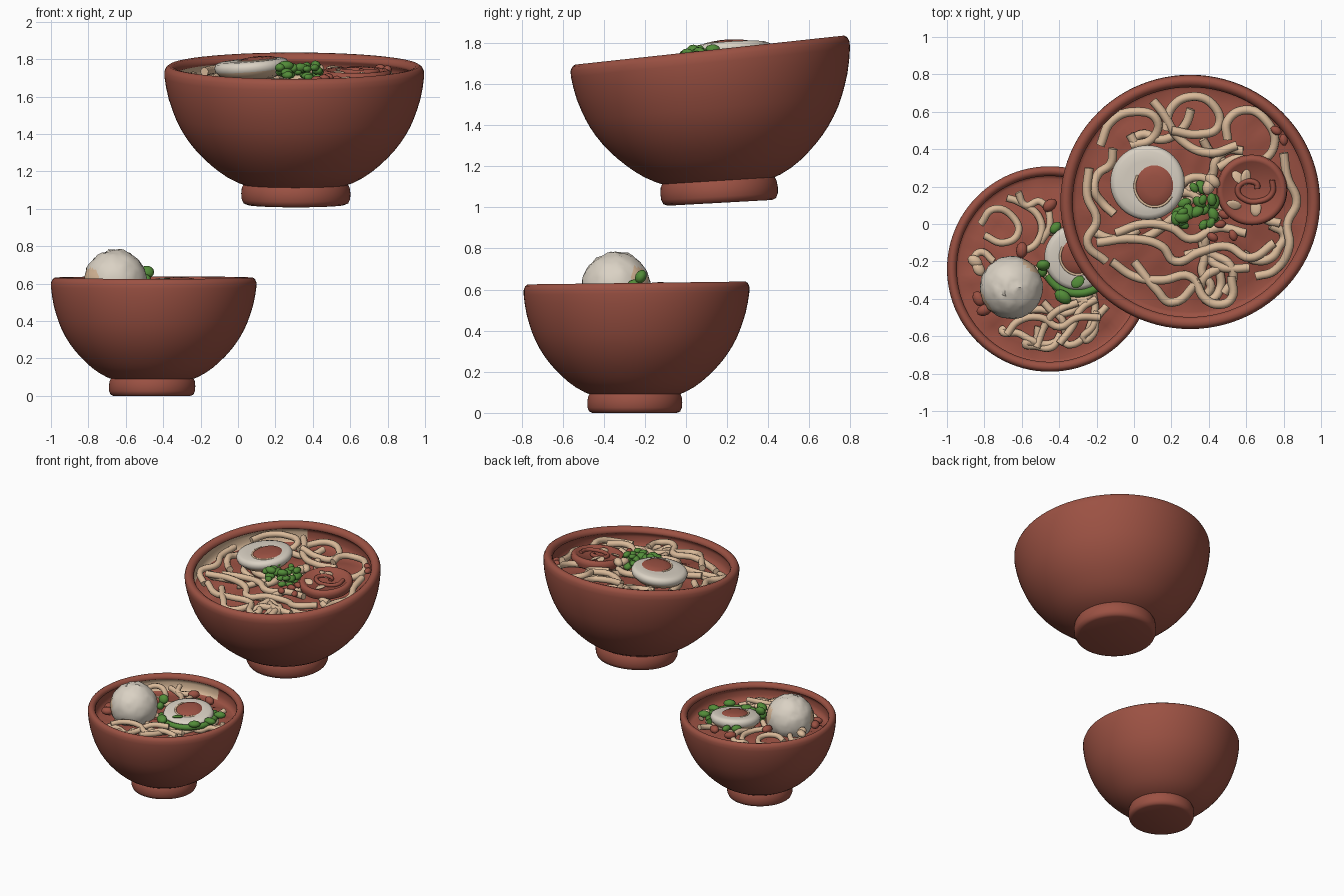
import bpy, bmesh, math, random
from mathutils import Vector, Matrix, noise

if "Cube" in bpy.data.objects:
    bpy.data.objects.remove(bpy.data.objects["Cube"])

random.seed(4)

def mat(name, rgb):
    m = bpy.data.materials.new(name)
    m.diffuse_color = (*rgb, 1)
    m.use_nodes = True
    m.node_tree.nodes["Principled BSDF"].inputs["Base Color"].default_value = m.diffuse_color
    return m

CLAY = mat("terracotta red", (0.33, 0.083, 0.056))
WHITE = mat("egg white", (0.70, 0.64, 0.55))
NOODLE = mat("noodle beige", (0.70, 0.49, 0.32))
GREEN = mat("onion green", (0.085, 0.26, 0.04))

def finish(name, bm, mats, angle=50):
    bmesh.ops.recalc_face_normals(bm, faces=bm.faces)
    me = bpy.data.meshes.new(name)
    bm.to_mesh(me)
    bm.free()
    for m in mats:
        me.materials.append(m)
    ob = bpy.data.objects.new(name, me)
    bpy.context.collection.objects.link(ob)
    bpy.ops.object.select_all(action='DESELECT')
    ob.select_set(True)
    bpy.context.view_layer.objects.active = ob
    bpy.ops.object.shade_smooth_by_angle(angle=math.radians(angle))
    return ob

def lathe(profile, segs=96):
    """Surface of revolution; first and last points lie on the axis."""
    bm = bmesh.new()
    rings = [[bm.verts.new((r * math.cos(2 * math.pi * i / segs), r * math.sin(2 * math.pi * i / segs), z))
              for i in range(segs)] for r, z in profile[1:-1]]
    for a, b in zip(rings, rings[1:]):
        for i in range(segs):
            j = (i + 1) % segs
            bm.faces.new((a[i], a[j], b[j], b[i]))
    for ring, (r, z) in ((rings[0], profile[0]), (rings[-1], profile[-1])):
        c = bm.verts.new((0, 0, z))
        for i in range(segs):
            bm.faces.new((ring[i], ring[(i + 1) % segs], c))
    return bm

# Shared bowl profile: foot, outer wall, rolled lip, inner wall, soup
PROFILE = [(0, 0), (.26, 0), (.28, .008), (.29, .03), (.292, .06), (.288, .09), (.28, .106),
           (.31, .117), (.365, .145), (.41, .175), (.45, .207), (.495, .248), (.532, .287), (.563, .325),
           (.592, .367), (.617, .41), (.637, .453), (.655, .5), (.673, .555), (.686, .615), (.694, .67),
           (.694, .70), (.685, .72), (.67, .73), (.65, .727), (.636, .716), (.628, .70), (.63, .688),
           (.645, .677), (.65, .655), (.645, .62), (.635, .585), (.61, .575)] \
    + [(.54 - .07 * k, .585 + min(k, 3) * .009) for k in range(7)] + [(0, .612)]

BIG = dict(name="large", foot=(.31, .165, 1.022), rim=(.30, .115, 1.765), s=1.0, sy=.978, h=1.018,
           slope=(.055, .108), stain=(110, 207))
SMALL = dict(name="small", foot=(-.46, -.25, 0.0), rim=(-.45, -.24, .632), s=.791, sy=.791, h=.866,
             slope=(0, .013), stain=(78, 145))

def make_bowl(b):
    bm = lathe(PROFILE)
    for f in bm.faces:                                     # pale stain on the inner wall
        c = f.calc_center_median()
        a = math.degrees(math.atan2(c.y, c.x)) % 360
        if .58 < c.z < .69 and .60 < math.hypot(c.x, c.y) < .652 and b["stain"][0] < a < b["stain"][1]:
            f.material_index = 1
    for v in bm.verts:
        r = math.hypot(v.co.x, v.co.y)
        if v.co.z > .58 and r < .56:                       # uneven soup surface
            v.co.z += .022 * noise.noise(v.co * 10)
        t = v.co.z / .73
        slope = b["slope"][0] + (b["slope"][1] - b["slope"][0]) * t
        y = v.co.y * b["sy"]
        o = Vector(b["foot"]).lerp(Vector(b["rim"]), t)
        v.co = (o.x + v.co.x * b["s"], o.y + y, b["foot"][2] + v.co.z * b["h"] + slope * y)
    finish(b["name"] + "_bowl", bm, [CLAY, NOODLE], 60)

def top(b, x, y, h):
    """Point at height h relative to the tilted rim plane."""
    return Vector((x, y, b["rim"][2] + b["slope"][1] * (y - b["rim"][1]) + h))

def tubes(name, strands, radius, material):
    cu = bpy.data.curves.new(name, 'CURVE')
    cu.dimensions = '3D'
    cu.bevel_depth = radius
    cu.bevel_resolution = 2
    cu.resolution_u = 6
    cu.use_fill_caps = True
    for pts in strands:
        sp = cu.splines.new('BEZIER')
        sp.bezier_points.add(len(pts) - 1)
        for p, co in zip(sp.bezier_points, pts):
            p.co = co
            p.handle_left_type = p.handle_right_type = 'AUTO'
    cu.materials.append(material)
    ob = bpy.data.objects.new(name, cu)
    bpy.context.collection.objects.link(ob)
    bpy.ops.object.select_all(action='DESELECT')
    ob.select_set(True)
    bpy.context.view_layer.objects.active = ob
    bpy.ops.object.convert(target='MESH')
    bpy.ops.object.shade_smooth()

def make_noodles(b, strands, fill, radius, depth):
    out = [[top(b, x, y, depth + random.uniform(-.016, .016)) for x, y in s] for s in strands]
    cx, cy, _ = b["rim"]
    lim = .53 * b["s"]
    for _ in range(fill):                                  # loose wandering strands underneath
        a, r = random.uniform(0, 6.28), lim * math.sqrt(random.random())
        p, d = Vector((r * math.cos(a), r * math.sin(a))), random.uniform(0, 6.28)
        pts = []
        for _ in range(6):
            pts.append(top(b, cx + p.x, cy + p.y, depth - .02 + random.uniform(-.015, .01)))
            d += random.uniform(-.9, .9)
            p += Vector((math.cos(d), math.sin(d))) * .085
            if p.length > lim:
                p *= lim / p.length
                d += 1.5
        out.append(pts)
    tubes(b["name"] + "_noodles", out, radius, NOODLE)

def make_egg(name, loc, r, yolk_off, yolk_r, tilt):
    M = Matrix.Translation(loc) @ Matrix.Rotation(tilt[0], 4, 'X') @ Matrix.Rotation(tilt[1], 4, 'Y')
    bm = lathe([(0, 0), (r * .6, .002), (r * .85, 0), (r * .95, -.008), (r, -.028), (r * .97, -.052),
                (r * .8, -.085), (r * .5, -.105), (0, -.115)], 48)
    for f in bm.faces:                                     # beige underside
        f.material_index = int(f.calc_center_median().z < -.045)
    bm.transform(M)
    finish(name + "_white", bm, [WHITE, NOODLE])
    bm = lathe([(0, .018), (yolk_r * .5, .016), (yolk_r * .85, .01), (yolk_r, 0), (yolk_r, -.02), (0, -.02)], 32)
    bm.transform(M @ Matrix.Translation((*yolk_off, 0)) @ Matrix.Diagonal((.96, 1.06, 1, 1)))
    finish(name + "_yolk", bm, [CLAY])
    rim = [M @ Vector((yolk_off[0] + yolk_r * math.cos(a), yolk_off[1] + yolk_r * 1.06 * math.sin(a), 0))
           for a in [math.radians(d) for d in range(150, 331, 30)]]
    tubes(name + "_yolk_edge", [rim], .007, NOODLE)

def blobs(name, spots, material):
    """Small squashed chunks: (location, radius, height factor)."""
    bm = bmesh.new()
    for loc, r, k in spots:
        M = Matrix.Translation(loc) @ Matrix.Rotation(random.uniform(0, 6), 4, 'Z') \
            @ Matrix.Rotation(random.uniform(-.5, .5), 4, 'X') @ Matrix.Diagonal((r * 1.25, r * .9, r * k, 1))
        bmesh.ops.create_icosphere(bm, subdivisions=2, radius=1, matrix=M)
    finish(name, bm, [material])

make_bowl(BIG)
make_bowl(SMALL)

# Noodles
BIG_STRANDS = [
    [(.17, .50), (.2, .62), (.3, .68), (.42, .64), (.45, .52), (.35, .48), (.2, .5)],
    [(.5, .45), (.5, .55), (.6, .61), (.7, .56), (.75, .42), (.66, .33), (.55, .35), (.45, .3)],
    [(-.18, .42), (-.12, .55), (0, .6), (.12, .56), (.1, .46), (-.02, .42)],
    [(-.24, .3), (-.25, .15), (-.2, .02), (-.25, -.1), (-.15, -.2)],
    [(-.2, -.1), (0, -.08), (.15, -.12), (.22, -.2), (.35, -.15), (.5, -.12), (.62, -.18), (.75, -.1)],
    [(-.12, -.2), (0, -.28), (.15, -.3), (.3, -.28), (.38, -.4), (.45, -.43), (.52, -.4), (.52, -.28)],
    [(.8, .38), (.82, .25), (.87, .12), (.82, 0), (.83, -.12), (.75, -.25), (.65, -.28)],
    [(-.1, -.05), (.05, 0), (.2, -.02), (.3, -.08), (.45, -.02), (.6, -.05)],
    [(.1, .66), (.15, .6), (.25, .45), (.4, .38), (.55, .42)],
    [(0, -.2), (.12, -.35), (.2, -.42), (.35, -.3)]]
SMALL_STRANDS = [
    [(-.82, 0), (-.75, .08), (-.65, .04), (-.62, -.05), (-.7, -.1), (-.8, -.06)],
    [(-.68, .14), (-.62, .12), (-.5, .02), (-.52, -.1), (-.6, -.15)],
    [(-.62, .17), (-.58, .1), (-.5, .12), (-.45, 0), (-.5, -.1)],
    [(-.87, -.2), (-.82, -.15), (-.75, -.2)],
    [(-.68, -.59), (-.62, -.52), (-.5, -.5), (-.4, -.55), (-.3, -.5), (-.18, -.5)],
    [(-.52, -.66), (-.48, -.55), (-.42, -.47), (-.3, -.42)],
    [(-.4, -.64), (-.33, -.55), (-.28, -.45), (-.2, -.4)]]
make_noodles(BIG, BIG_STRANDS, 16, .024, -.078)
make_noodles(SMALL, SMALL_STRANDS, 10, .02, -.07)

# Egg halves
make_egg("large_egg", top(BIG, .07, .22, .018), .2, (.04, -.015), .106, (.06, -.08))
make_egg("small_egg", top(SMALL, -.30, -.18, -.02), .178, (0, .01), .095, (.12, .05))

# Round slice with raised edge and spiral in the large bowl
bm = lathe([(0, 0), (.14, 0), (.155, .014), (.172, .016), (.186, .006), (.19, -.02), (.18, -.05), (0, -.05)], 48)
bm.transform(Matrix.Translation(top(BIG, .63, .18, -.045)) @ Matrix.Rotation(.1, 4, 'X'))
finish("round_slice", bm, [CLAY])
spiral = [top(BIG, .63 + (.03 + .012 * k) * math.cos(k * .85), .19 + (.02 + .009 * k) * math.sin(k * .85), -.037)
          for k in range(9)]
tubes("slice_spiral", [spiral], .015, CLAY)
blobs("slice_pale_marks", [(top(BIG, x, y, -.041), .035, .25) for x, y in
                           ((.53, .1), (.65, .085), (.56, .25), (.6, .25))], NOODLE)

# Chopped onion and crumbs in the large bowl
blobs("large_onion_pile", [(top(BIG, .32 + random.uniform(-.1, .11), .09 + random.uniform(-.1, .11),
                                random.uniform(-.06, .012)), random.uniform(.022, .036), .75)
                           for _ in range(26)], GREEN)
blobs("large_crumbs", [(top(BIG, x, y, -.055), .026, .8) for x, y in
                       ((.46, .0), (.53, -.06), (.42, -.07), (.76, .5), (.8, .45), (.48, .05))], CLAY)
blobs("large_pale_crumbs", [(top(BIG, x, y, -.03), .038, .8) for x, y in ((.4, .2), (.42, .23))], NOODLE)

# Rough dumpling ball in the small bowl
bm = bmesh.new()
bmesh.ops.create_icosphere(bm, subdivisions=4, radius=.168)
for v in bm.verts:
    n = v.co.normalized()
    v.co += n * (.006 * noise.noise(n * 5) + max(0, n.z - .72) * .06 * noise.noise(n * 11))
    v.co += Vector((-.655, -.34, .613))
for f in bm.faces:
    c = f.calc_center_median()
    if (c - Vector((-.79, -.42, .61))).length < .075 or (c - Vector((-.55, -.22, .655))).length < .06:
        f.material_index = 1
finish("dumpling", bm, [WHITE, NOODLE], 40)

# Greens and crumbs in the small bowl
arc = [top(SMALL, -.30 + .19 * math.cos(a), -.18 + .19 * math.sin(a), -.065)
       for a in [math.radians(d) for d in range(-150, 60, 20)]]
tubes("small_leaf_ring", [arc], .022, GREEN)
blobs("small_onions", [(top(SMALL, x, y, z), r, k) for x, y, z, r, k in
                       ((-.485, -.22, .03, .03, 1.2), (-.49, -.25, -.01, .028, 1), (-.38, -.39, -.03, .04, .7),
                        (-.3, -.31, -.02, .032, .3), (-.15, -.32, -.035, .035, .7),
                        (-.1, -.2, -.045, .035, .7), (-.1, -.08, -.045, .035, .7),
                        (-.42, -.02, -.05, .03, .8), (-.36, .02, -.05, .028, .8))], GREEN)
blobs("small_crumbs", [(top(SMALL, x, y, -.05), .035, .8) for x, y in
                       ((-.83, -.4), (-.8, -.46), (-.45, .1), (-.3, .08), (-.6, -.14))], CLAY)
blobs("small_pale_crumbs", [(top(SMALL, x, y, -.04), .035, .7) for x, y in ((-.85, -.2), (-.83, -.24))], NOODLE)
